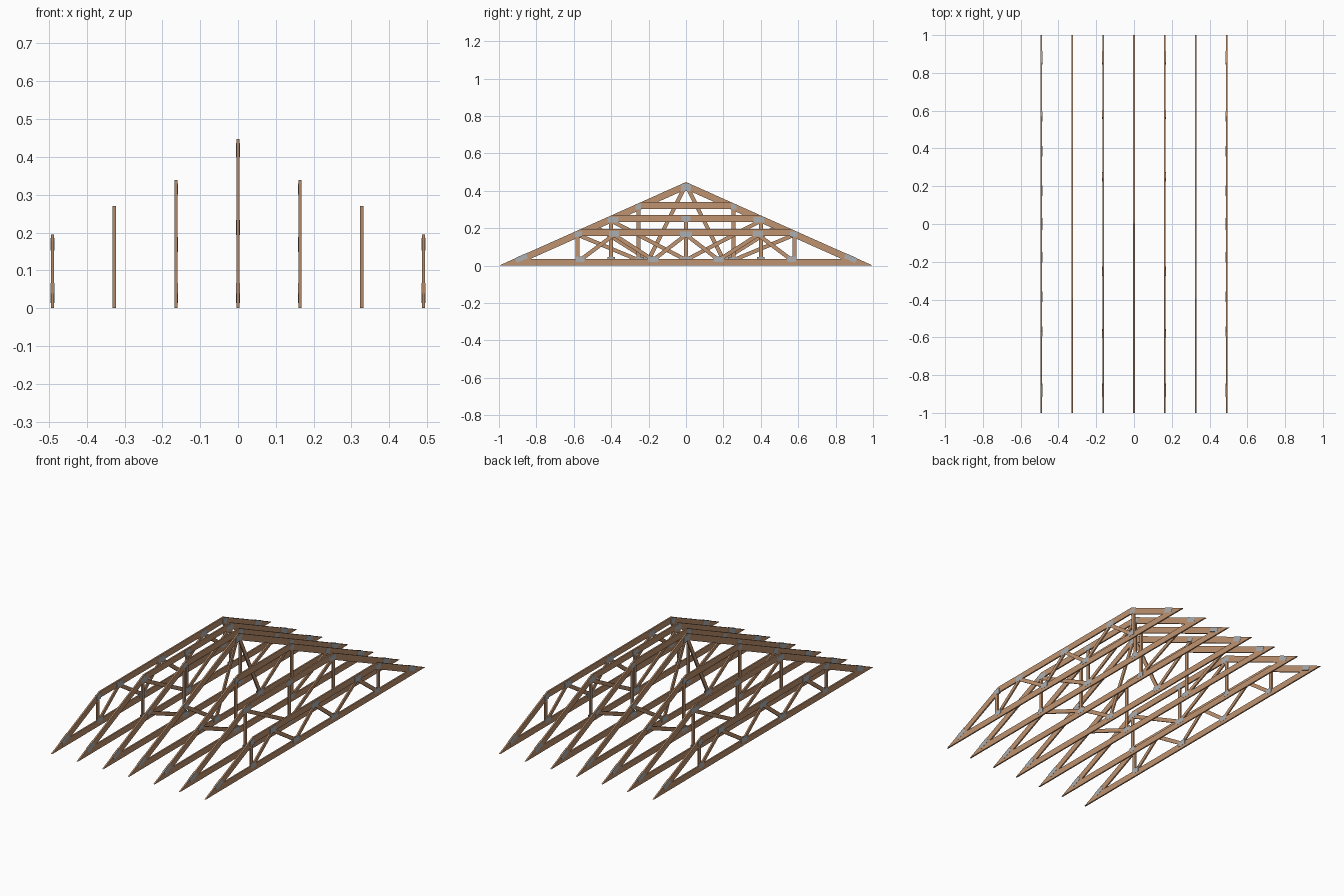
import bpy, bmesh, math
from mathutils import Vector

if "Cube" in bpy.data.objects:
    bpy.data.objects.remove(bpy.data.objects["Cube"])

S = 0.447          # roof pitch
T = 0.0042         # half thickness of the timber
CH = 0.036         # chord depth
WEB = 0.021        # web depth

def mat(name, c):
    m = bpy.data.materials.new(name)
    m.diffuse_color = (*c, 1)
    m.use_nodes = True
    m.node_tree.nodes["Principled BSDF"].inputs["Base Color"].default_value = m.diffuse_color
    return m

wood = mat("wood", (0.52, 0.29, 0.16))
steel = mat("steel", (0.42, 0.43, 0.44))

def prism(bm, pts, x0, x1):
    # extrude a yz outline between x0 and x1
    f = bm.faces.new([bm.verts.new((x0, y, z)) for y, z in pts])
    r = bmesh.ops.extrude_face_region(bm, geom=[f])
    vs = [g for g in r["geom"] if isinstance(g, bmesh.types.BMVert)]
    bmesh.ops.translate(bm, verts=vs, vec=(x1 - x0, 0, 0))

def strip(a, b, w):
    a, b = Vector(a), Vector(b)
    d = (b - a).normalized() * w / 2
    n = Vector((-d.y, d.x))
    return [a + n, a - n, b - n, b + n]

def finish(bm, name, m):
    bmesh.ops.recalc_face_normals(bm, faces=bm.faces)
    me = bpy.data.meshes.new(name)
    bm.to_mesh(me)
    bm.free()
    me.materials.append(m)
    bpy.context.collection.objects.link(bpy.data.objects.new(name, me))

def truss(name, x, yt, webs, plates):
    """yt = half length of the flat top chord; webs/plates are given for +y and mirrored"""
    bm = bmesh.new()
    zt = (1 - yt) * S
    dv = CH * math.sqrt(1 + S * S)      # vertical depth of the rafters
    # bottom chord with tapered ends
    prism(bm, [(-1, 0), (1, 0), (1 - CH / S, CH), (-1 + CH / S, CH)], x - T, x + T)
    for s in (1, -1):
        # rafter
        yb = 1 - (CH + dv) / S
        prism(bm, [(s * (1 - CH / S), CH), (s * yt, zt), (s * yt, zt - dv), (s * yb, CH)], x - T, x + T)
    if yt > 0:
        # flat top chord
        e = yt + CH / S * 0.5
        prism(bm, [(-yt, zt), (yt, zt), (e, zt - CH * 0.5), (yt, zt - CH), (-yt, zt - CH), (-e, zt - CH * 0.5)], x - T, x + T)
    for a, b in webs:
        for s in ((1, -1) if a[0] or b[0] else (1,)):
            prism(bm, strip((s * a[0], a[1]), (s * b[0], b[1]), WEB), x - T * 0.97, x + T * 0.97)
    finish(bm, name, wood)
    # nail plates on both faces
    bm = bmesh.new()
    ang = math.atan(S)
    heel = (0.88, 0.04, 0.065, 0.028, -ang)
    for y, z, l, h, t in plates + [heel]:
        d = Vector((math.cos(t), math.sin(t))) * l / 2
        for s in ((1, -1) if y else (1,)):
            pts = strip((s * (y - d.x), z - d.y), (s * (y + d.x), z + d.y), h)
            for f in (1, -1):
                prism(bm, pts, x + f * T, x + f * (T + 0.0008))
    finish(bm, name + "_plates", steel)

A = -math.atan(S)
# end hip truss
low_w = [((0.58, 0.03), (0.58, 0.165)), ((0.565, 0.03), (0.385, 0.165)),
         ((0.385, 0.165), (0.175, 0.03)), ((0.175, 0.03), (0, 0.165))]
low_p = [(0.575, 0.168, 0.04, 0.03, 0), (0.385, 0.17, 0.055, 0.03, 0), (0, 0.168, 0.065, 0.03, 0),
         (0.565, 0.034, 0.045, 0.03, 0), (0.175, 0.034, 0.055, 0.03, 0)]
# second hip truss
mid_w = [((0.40, 0.03), (0.40, 0.24)), ((0.40, 0.24), (0, 0.03)), ((0, 0.03), (0, 0.24))]
mid_p = [(0.39, 0.245, 0.06, 0.03, 0), (0, 0.25, 0.05, 0.028, 0),
         (0.40, 0.032, 0.04, 0.028, 0), (0, 0.032, 0.065, 0.028, 0)]
# third hip truss
high_w = [((0.255, 0.03), (0.255, 0.31)), ((0.255, 0.03), (0.58, 0.165))]
high_p = [(0.255, 0.315, 0.03, 0.03, 0), (0.25, 0.032, 0.05, 0.028, 0), (0.58, 0.168, 0.04, 0.025, A)]
# ridge truss
top_w = [((0.012, 0.41), (0.2, 0.03)), ((0.2, 0.03), (0.48, 0.205))]
top_p = [(0, 0.418, 0.055, 0.036, 0), (0.2, 0.032, 0.055, 0.028, 0), (0.48, 0.213, 0.04, 0.025, A)]

truss("ridge_truss", 0, 0, top_w, top_p)
for side, s in (("right", 1), ("left", -1)):
    truss(side + "_high_hip_truss", s * 0.1635, 0.242, high_w, high_p)
    truss(side + "_mid_hip_truss", s * 0.327, 0.395, mid_w, mid_p)
    truss(side + "_low_hip_truss", s * 0.4905, 0.565, low_w, low_p)
